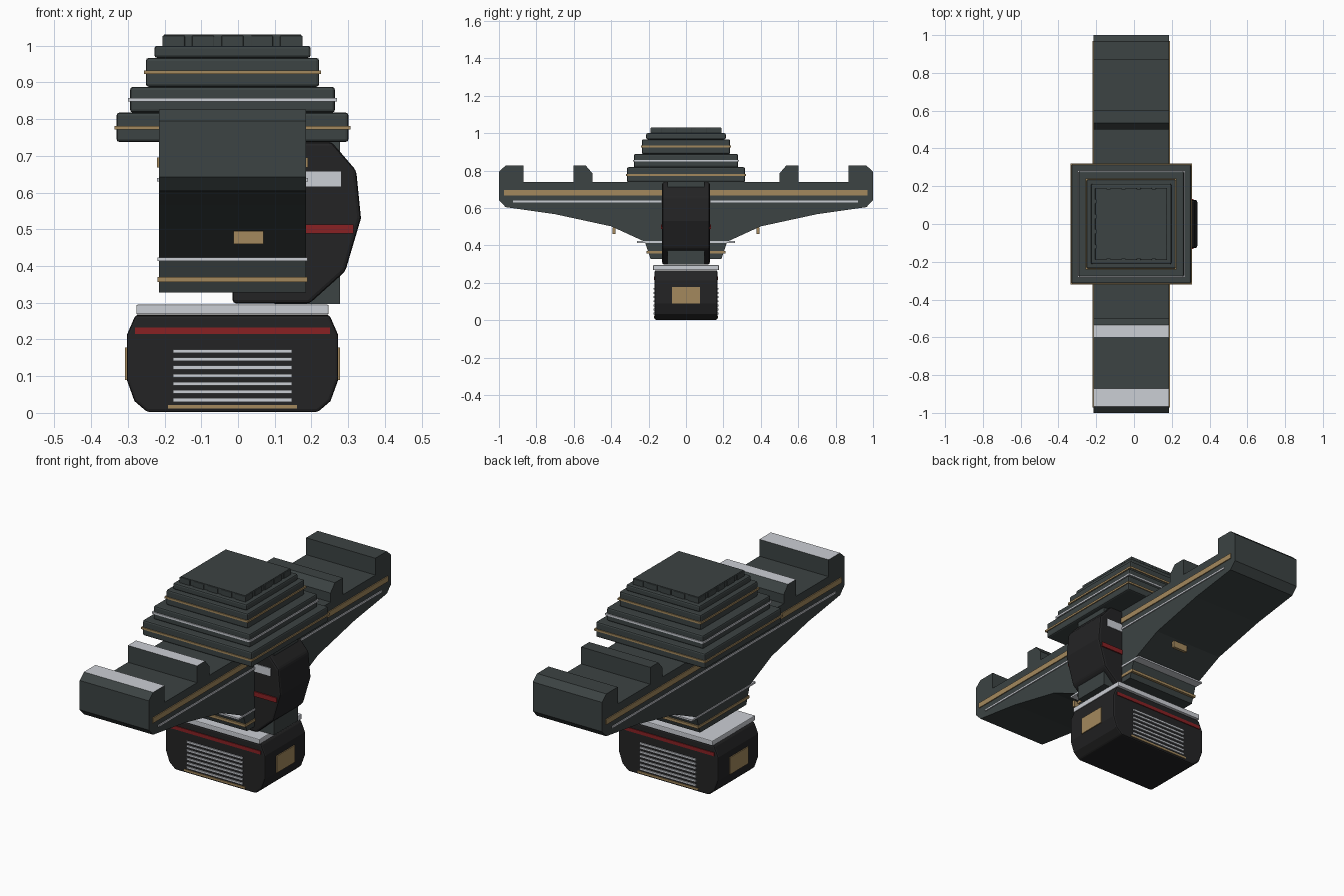
import bpy
import bmesh

cube = bpy.data.objects.get("Cube")
if cube:
    bpy.data.objects.remove(cube, do_unlink=True)

CX = -0.015  # centre line of the hull and tiers


def material(name, r, g, b):
    m = bpy.data.materials.new(name)
    m.use_nodes = True
    m.diffuse_color = (r, g, b, 1)
    m.node_tree.nodes["Principled BSDF"].inputs["Base Color"].default_value = (r, g, b, 1)
    return m


SLATE = material("dark slate", 0.045, 0.056, 0.056)
BLACK = material("near black", 0.017, 0.017, 0.018)
SILVER = material("silver", 0.6, 0.62, 0.66)
GOLD = material("dull gold", 0.37, 0.25, 0.11)
RED = material("deep red", 0.25, 0.015, 0.017)


def finish(bm, name, mat, bevel):
    bmesh.ops.recalc_face_normals(bm, faces=bm.faces)
    mesh = bpy.data.meshes.new(name)
    bm.to_mesh(mesh)
    bm.free()
    mesh.materials.append(mat)
    ob = bpy.data.objects.new(name, mesh)
    bpy.context.collection.objects.link(ob)
    if bevel:
        mod = ob.modifiers.new("Bevel", "BEVEL")
        mod.width = bevel
        mod.segments = 2
        mod.limit_method = "ANGLE"
    return ob


def prism(name, points, place, low, high, mat, bevel=0):
    """Extrude a 2D outline from low to high; place maps (u, v, depth) to xyz."""
    bm = bmesh.new()
    a = [bm.verts.new(place(u, v, low)) for u, v in points]
    b = [bm.verts.new(place(u, v, high)) for u, v in points]
    bm.faces.new(a)
    bm.faces.new(b)
    for i in range(len(a)):
        j = (i + 1) % len(a)
        bm.faces.new((a[i], a[j], b[j], b[i]))
    return finish(bm, name, mat, bevel)


def along_x(u, v, d):
    return (d, u, v)


def along_y(u, v, d):
    return (u, d, v)


def box(name, x, y, z, mat, bevel=0):
    outline = [(x[0], z[0]), (x[1], z[0]), (x[1], z[1]), (x[0], z[1])]
    return prism(name, outline, along_y, y[0], y[1], mat, bevel)


def slab(name, hx, hy, z, mat, bevel=0):
    return box(name, (CX - hx, CX + hx), (-hy, hy), z, mat, bevel)


# Long hull: half of the side profile, mirrored front to back
half = [(0.19, 0.328), (0.22, 0.42), (0.4, 0.502), (0.7, 0.567), (0.965, 0.605),
        (1, 0.642), (1, 0.795), (0.965, 0.826), (0.87, 0.826), (0.87, 0.738),
        (0.602, 0.738), (0.602, 0.826), (0.535, 0.826), (0.5, 0.785), (0.5, 0.738)]
profile = half + [(-y, z) for y, z in reversed(half)]
hull = prism("hull", profile, along_x, CX - 0.2, CX + 0.2, SLATE)
hull.data.materials.append(SILVER)
for face in hull.data.polygons:
    if face.normal.z > 0.95 and face.center.z > 0.8 and face.center.y < 0:
        face.material_index = 1

# Stripes along both flanks of the hull
for side, sign in (("left", 1), ("right", -1)):
    xs = sorted((CX + sign * 0.195, CX + sign * 0.205))
    box(side + "_gold_stripe", xs, (-0.972, 0.97), (0.668, 0.696), GOLD)
    box(side + "_silver_line", xs, (-0.925, 0.92), (0.63, 0.64), SILVER)

# Bands around the keel, and small plates under each wing
slab("keel_silver_band", 0.204, 0.263, (0.414, 0.423), SILVER)
slab("keel_gold_band", 0.204, 0.212, (0.356, 0.37), GOLD)
for end, y in (("front", -0.385), ("back", 0.385)):
    box(end + "_wing_plate", (-0.012, 0.07), (y - 0.008, y + 0.008), (0.46, 0.495), GOLD)

# Stepped tiers on top, some with a trim band
tiers = [(0.316, 0.738, 0.818, GOLD, 0.777), (0.279, 0.818, 0.888, SILVER, 0.853),
         (0.236, 0.888, 0.967, GOLD, 0.928), (0.213, 0.967, 1.0, None, 0)]
for i, (h, z0, z1, trim, tz) in enumerate(tiers, 1):
    slab(f"tier_{i}", h, h, (z0, z1), SLATE, 0.008)
    if trim:
        slab(f"tier_{i}_trim", h + 0.005, h + 0.005, (tz - 0.005, tz + 0.005), trim)

# Top cap with a row of blocks round the rim
slab("top_cap", 0.186, 0.186, (0.99, 1.03), SLATE)
for k in range(5):
    c = (k - 2) * 0.08
    for s in (-1, 1):
        across = sorted((s * 0.17, s * 0.191))
        box("rim_block", (CX + c - 0.03, CX + c + 0.03), across, (0.99, 1.028), SLATE, 0.003)
        box("rim_block", [CX + a for a in across], (c - 0.03, c + 0.03), (0.99, 1.028), SLATE, 0.003)

# Side pod joining the hull to the lower block
pod = [(-0.015, 0.298), (0.195, 0.298), (0.292, 0.385), (0.335, 0.53),
       (0.322, 0.66), (0.255, 0.738), (-0.015, 0.738)]
prism("side_pod", pod, along_y, -0.127, 0.127, BLACK, 0.01)
box("pod_spine", (0.1, 0.278), (-0.1, 0.1), (0.297, 0.738), SLATE)
box("pod_silver_panel", (0.15, 0.28), (-0.131, 0.131), (0.617, 0.658), SILVER)
box("pod_red_stripe", (0.15, 0.315), (-0.133, 0.133), (0.488, 0.513), RED)

# Lower block and its collar
quarter = [(0.232, 0.002), (0.267, 0.032), (0.288, 0.09), (0.288, 0.212), (0.264, 0.267)]
outline = [(CX + x, z) for x, z in quarter] + [(CX - x, z) for x, z in reversed(quarter)]
prism("lower_block", outline, along_y, -0.168, 0.168, BLACK, 0.008)
slab("collar", 0.262, 0.176, (0.268, 0.295), SILVER, 0.004)

# Trim on the front and back of the lower block
slab("block_red_stripe", 0.266, 0.172, (0.215, 0.233), RED)
for k in range(7):
    z = 0.035 + k * 0.0222
    slab(f"grille_slat_{k + 1}", 0.162, 0.174, (z - 0.005, z + 0.005), SILVER)
slab("block_gold_strip", 0.176, 0.172, (0.012, 0.022), GOLD)

# Gold plates on both ends of the lower block
for side, sign in (("left", 1), ("right", -1)):
    xs = sorted((CX + sign * 0.286, CX + sign * 0.293))
    box(side + "_block_plate", xs, (-0.075, 0.075), (0.09, 0.178), GOLD)
